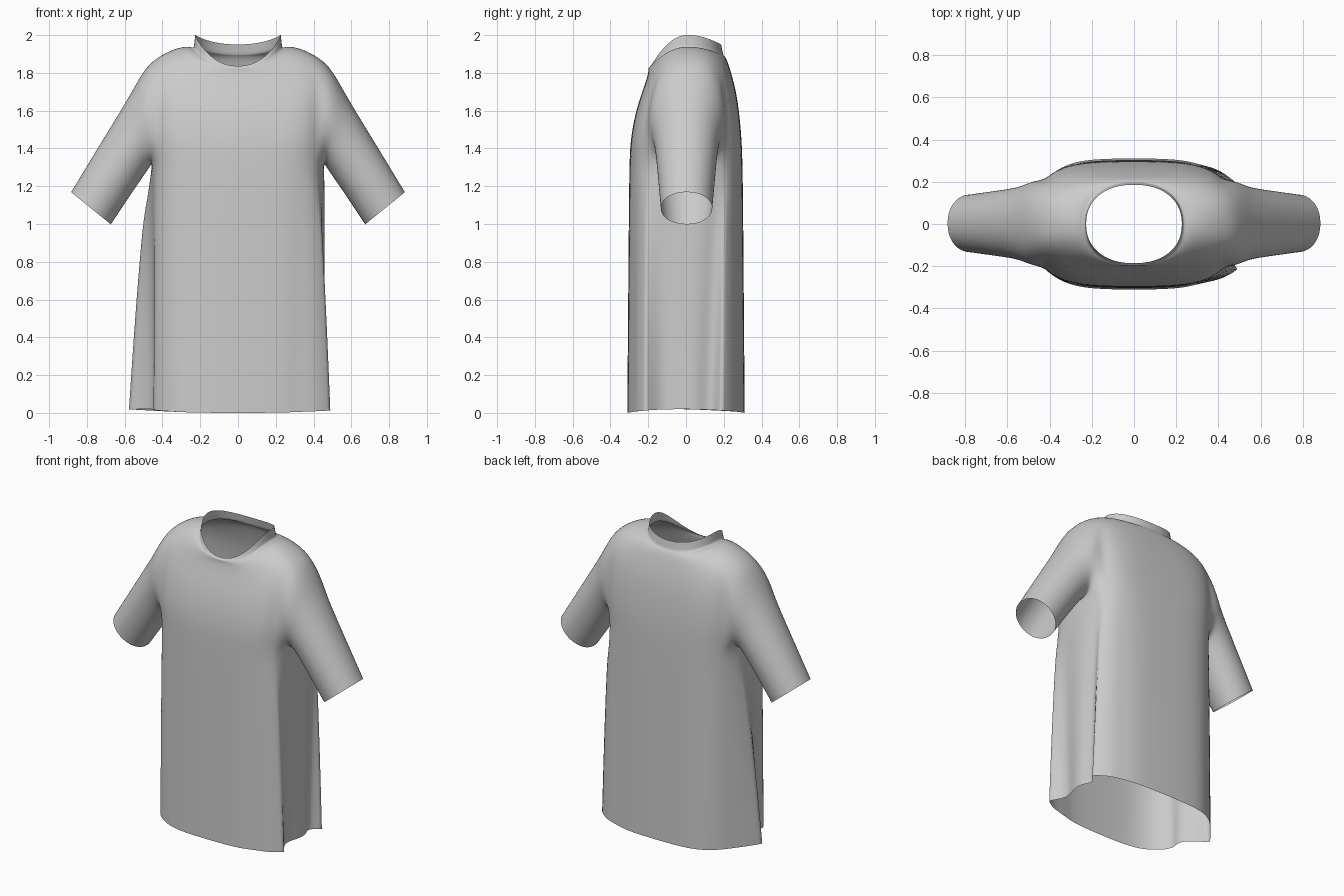
import bpy, bmesh
from math import sin, cos, pi, copysign

cube = bpy.data.objects.get("Cube")
if cube:
    bpy.data.objects.remove(cube, do_unlink=True)

COLS = 32
ARM = 3            # armhole half width in columns
ARMPIT_Z = 1.32


def signed_pow(v, p):
    return copysign(abs(v) ** p, v)


def ring(rx, ry, z_side, z_front, z_back, p, y_shift=0):
    """Superelliptic ring whose height varies from sides to front and back."""
    pts = []
    for i in range(COLS):
        t = 2 * pi * i / COLS
        c, s = cos(t), sin(t)
        z_mid = z_back if s > 0 else z_front
        z = z_side + (z_mid - z_side) * abs(s) ** 1.7
        pts.append([rx * signed_pow(c, p), ry * signed_pow(s, p) + y_shift, z])
    return pts


# Hanging folds at the hem, listed from front to back on each side
FOLDS = {
    1: [(.42, -.262), (.492, -.215), (.455, -.165), (.425, -.11), (.46, -.02),
        (.465, .06), (.415, .13), (.492, .188), (.41, .258)],
    -1: [(-.37, -.255), (-.425, -.215), (-.455, -.165), (-.435, -.11), (-.475, -.05),
         (-.582, .02), (-.53, .09), (-.47, .158), (-.40, .235)],
}


def column(side, k):
    """Column index at offset k towards the back from the middle of a side."""
    return k % COLS if side > 0 else (COLS // 2 - k) % COLS


def body_ring(z, z_side):
    pts = ring(.46, .312 - .008 * z, z_side, z, z, .6)
    w = (1 - z / ARMPIT_Z) ** .65
    for side, fold in FOLDS.items():
        for k, target in enumerate(fold):
            pt = pts[column(side, k - 4)]
            for axis in (0, 1):
                pt[axis] += (target[axis] - pt[axis]) * w
    return pts


# Torso from hem to armpit, then chest, shoulders and collar
rings = [body_ring(z, zs) for z, zs in
         ((0, .02), (.3, .31), (.6, .6), (.9, .9), (1.15, 1.15))]
arm_row = len(rings)
rings += [ring(*r) for r in (
    (.457, .300, 1.32, 1.32, 1.32, .58),
    (.465, .296, 1.46, 1.43, 1.44, .54),
    (.47, .281, 1.61, 1.55, 1.57, .55, .004),
    (.475, .257, 1.755, 1.66, 1.70, .6, .01),
    (.458, .226, 1.865, 1.755, 1.80, .69, .014),
    (.36, .209, 1.922, 1.805, 1.865, .77, .01),
    (.275, .203, 1.945, 1.822, 1.887, .85, .003),
    (.235, .198, 1.933, 1.826, 1.895, .88),
    (.228, .187, 2.003, 1.835, 1.950, .9),
)]
arm_top = arm_row + 4

bm = bmesh.new()
grid = [[bm.verts.new(p) for p in r] for r in rings]


def in_armhole(r, i):
    if not arm_row <= r < arm_top:
        return False
    half = COLS // 2
    return (i + ARM) % half < 2 * ARM


for r in range(len(grid) - 1):
    for i in range(COLS):
        if not in_armhole(r, i):
            j = (i + 1) % COLS
            bm.faces.new((grid[r][i], grid[r][j], grid[r + 1][j], grid[r + 1][i]))

# Sleeves: lofted out of each armhole loop, as (top x, z, bottom x, z, half depth)
SLEEVE = ((.51, 1.80, .457, 1.315, .204),
          (.58, 1.67, .49, 1.265, .174),
          (.70, 1.475, .56, 1.165, .159),
          (.885, 1.17, .672, .997, .138))
hole = [(k, arm_row) for k in range(ARM)]
hole += [(ARM, r) for r in range(arm_row, arm_top)]
hole += [(k, arm_top) for k in range(ARM, -ARM, -1)]
hole += [(-ARM, r) for r in range(arm_top, arm_row, -1)]
hole += [(k, arm_row) for k in range(-ARM, 0)]

for side in (1, -1):
    loop = [grid[r][column(side, k)] for k, r in hole]
    n = len(loop)
    for tx, tz, bx, bz, depth in SLEEVE:
        new = []
        for k in range(n):
            a = 2 * pi * k / n
            f = (1 - cos(a)) / 2
            new.append(bm.verts.new((side * (bx + (tx - bx) * f),
                                     depth * signed_pow(sin(a), .92) + .003,
                                     bz + (tz - bz) * f)))
        for k in range(n):
            m = (k + 1) % n
            bm.faces.new((loop[k], loop[m], new[m], new[k]))
        loop = new

# Keep the normals facing outward
bmesh.ops.recalc_face_normals(bm, faces=bm.faces[:])
front = min(bm.faces, key=lambda f: f.calc_center_median().y)
if front.normal.y > 0:
    bmesh.ops.reverse_faces(bm, faces=bm.faces[:])

# Crisp edges at the foot of the collar and along the outermost folds
crease = bm.edges.layers.float.new("crease_edge")
foot = set(grid[-2])
ridges = [{grid[r][column(side, k)] for r in range(arm_row)}
          for side, k in ((1, -3), (1, 3), (-1, 1))]
for e in bm.edges:
    if set(e.verts) <= foot or any(set(e.verts) <= ridge for ridge in ridges):
        e[crease] = .5

mesh = bpy.data.meshes.new("shirt")
bm.to_mesh(mesh)
bm.free()
shirt = bpy.data.objects.new("shirt", mesh)
bpy.context.collection.objects.link(shirt)
mesh.shade_smooth()

fabric = bpy.data.materials.new("grey_fabric")
fabric.use_nodes = True
colour = (.6, .6, .6, 1)
fabric.diffuse_color = colour
fabric.node_tree.nodes["Principled BSDF"].inputs["Base Color"].default_value = colour
mesh.materials.append(fabric)

sub = shirt.modifiers.new("smooth_cloth", "SUBSURF")
sub.levels = sub.render_levels = 2
